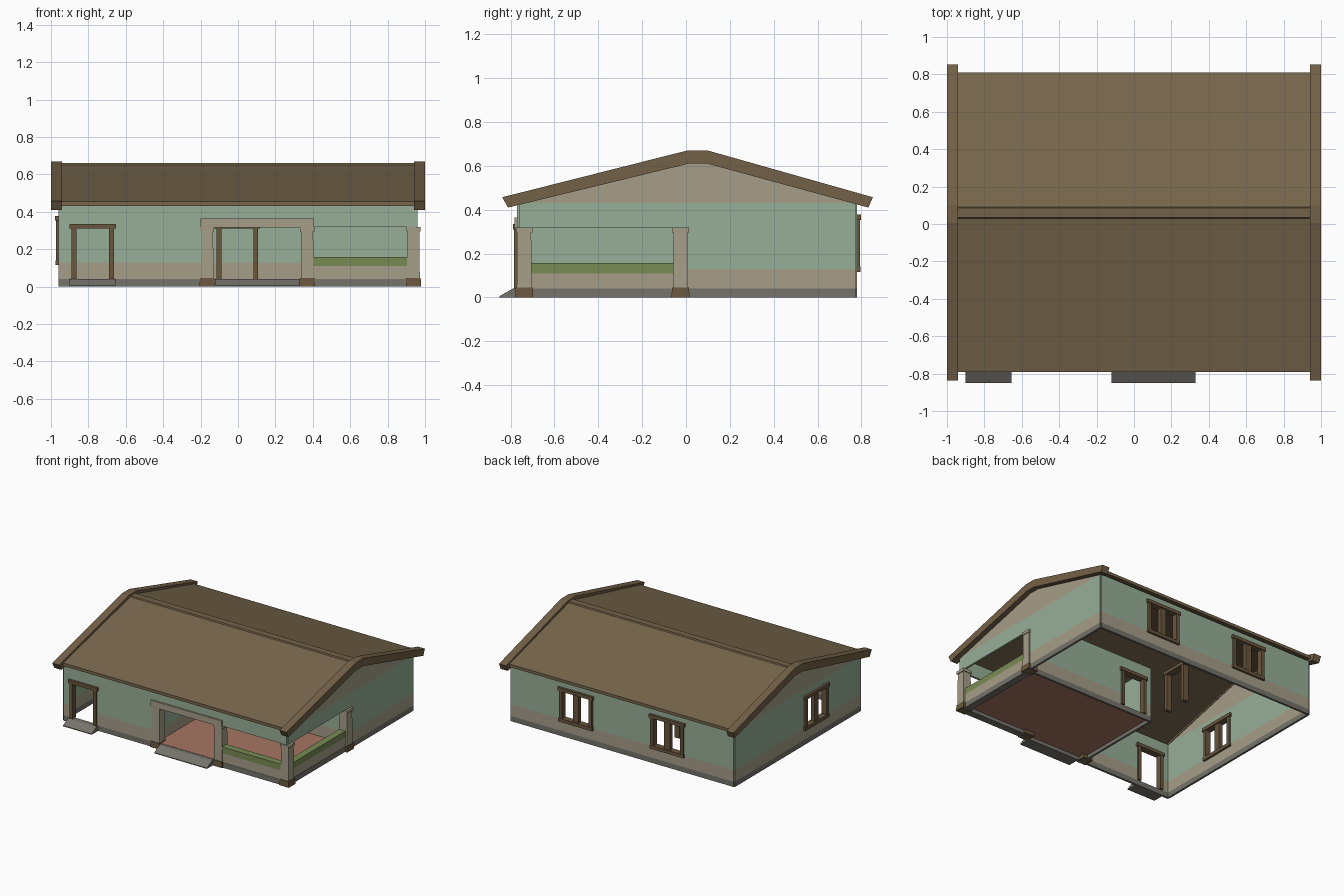
import bpy, bmesh, math

if "Cube" in bpy.data.objects:
    bpy.data.objects.remove(bpy.data.objects["Cube"])

def lin(c):
    c /= 255
    return c / 12.92 if c <= 0.04045 else ((c + 0.055) / 1.055) ** 2.4

def material(name, r, g, b):
    m = bpy.data.materials.new(name)
    m.diffuse_color = (lin(r), lin(g), lin(b), 1)
    m.use_nodes = True
    m.node_tree.nodes["Principled BSDF"].inputs["Base Color"].default_value = m.diffuse_color
    return m

ROOF = material("roof_brown", 119, 102, 76)
TRIM = material("board_brown", 116, 97, 72)
FRAME = material("frame_brown", 106, 87, 63)
GREEN = material("wall_green", 151, 175, 151)
BEIGE = material("plaster_beige", 166, 158, 137)
GRAY = material("base_gray", 117, 115, 107)
OLIVE = material("rail_olive", 121, 139, 84)
TILE = material("terracotta", 166, 117, 98)

def finish(name, bm, mats):
    bmesh.ops.recalc_face_normals(bm, faces=bm.faces)
    me = bpy.data.meshes.new(name)
    bm.to_mesh(me)
    bm.free()
    for m in mats:
        me.materials.append(m)
    ob = bpy.data.objects.new(name, me)
    bpy.context.collection.objects.link(ob)
    return ob

def box(name, x, y, z, mat, taper=1.0):
    bm = bmesh.new()
    bmesh.ops.create_cube(bm, size=1)
    for v in bm.verts:
        s = taper if v.co.z > 0 else 1
        v.co = ((x[0] + x[1]) / 2 + v.co.x * s * (x[1] - x[0]),
                (y[0] + y[1]) / 2 + v.co.y * s * (y[1] - y[0]),
                (z[0] + z[1]) / 2 + v.co.z * (z[1] - z[0]))
    return finish(name, bm, [mat])

def extrude_x(name, profile, x0, x1, mat):
    """Solid from a (y, z) profile running along x."""
    bm = bmesh.new()
    f = bm.faces.new([bm.verts.new((x0, y, z)) for y, z in profile])
    r = bmesh.ops.extrude_face_region(bm, geom=[f])
    vs = [g for g in r["geom"] if isinstance(g, bmesh.types.BMVert)]
    bmesh.ops.translate(bm, verts=vs, vec=(x1 - x0, 0, 0))
    return finish(name, bm, [mat])

def wall(name, axis, at, a0, a1, holes=()):
    """Banded wall along x or y; holes are (start, end, bottom, top)."""
    us = sorted({a0, a1, *[h[0] for h in holes], *[h[1] for h in holes]})
    zs = sorted({0, .04, .13, .43, *[h[2] for h in holes], *[h[3] for h in holes]})
    bm = bmesh.new()
    for u0, u1 in zip(us, us[1:]):
        for z0, z1 in zip(zs, zs[1:]):
            uc, zc = (u0 + u1) / 2, (z0 + z1) / 2
            if any(h[0] < uc < h[1] and h[2] < zc < h[3] for h in holes):
                continue
            cs = [(u0, z0), (u1, z0), (u1, z1), (u0, z1)]
            f = bm.faces.new([bm.verts.new((u, at, z) if axis == "x" else (at, u, z))
                              for u, z in cs])
            f.material_index = 0 if zc < .04 else 1 if zc < .13 else 2
    bmesh.ops.remove_doubles(bm, verts=bm.verts, dist=1e-5)
    ob = finish(name, bm, [GRAY, BEIGE, GREEN])
    mod = ob.modifiers.new("thickness", "SOLIDIFY")
    mod.thickness, mod.offset = .016, 0

def frame(name, axis, at, a0, a1, z0, z1, w=.026, mullion=0, sill=False, d=.022):
    """Timber frame around an opening."""
    def bar(part, u, z, k=1):
        t = (at - d * k, at + d * k)
        box(name + "_" + part, *((u, t) if axis == "x" else (t, u)), z, FRAME)
    bar("left_jamb", (a0, a0 + w), (z0, z1))
    bar("right_jamb", (a1 - w, a1), (z0, z1))
    bar("head", (a0 - .01, a1 + .01), (z1 - .022, z1 + .004), 1.2)
    if mullion:
        c = (a0 + a1) / 2
        bar("mullion", (c - mullion / 2, c + mullion / 2), (z0, z1), .7)
    if sill:
        bar("sill", (a0 - .005, a1 + .005), (z0, z0 + .026), 1.1)

# Outer walls
L, R, F, B = -.952, .952, -.762, .772
PX, PY = -.165, -.02          # porch inner corner
WZ = (.115, .375)
wall("front_wall", "x", F, L, R, [(-.87, -.68, .04, .32), (PX, R, .04, .32)])
wall("right_wall", "y", R, F, B, [(F, PY, .04, .32)])
wall("back_wall", "x", B, L, R, [(c - .125, c + .125, .13, .36) for c in (-.39, .39)])
wall("left_wall", "y", L, F, B, [(-.335, -.085, .13, .36)])
# Porch walls
wall("porch_back_wall", "x", PY, PX, R, [(-.1, .095, .04, .32)])
wall("porch_side_wall", "y", PX, F, PY)

# Doors and windows
frame("front_door", "x", F, -.89, -.663, .04, .332)
frame("porch_door", "x", PY, -.115, .108, .04, .332)
frame("inner_door", "y", -.175, .15, .36, .01, .32)
for i, c in enumerate((-.39, .39)):
    frame(f"back_window_{i}", "x", B, c - .14, c + .14, *WZ, mullion=.05, sill=True)
frame("left_window", "y", L, -.35, -.07, *WZ, mullion=.05, sill=True)

# Porch floor
box("porch_floor", (PX, R), (F, PY), (.028, .042), TILE)

# Low porch rails: base, plaster, coloured cap
for name, x, y in (("front_rail", (.40, .91), (-.768, -.715)),
                   ("right_rail", (.905, .958), (-.71, -.05))):
    box(name + "_base", x, y, (0, .04), GRAY)
    box(name + "_body", x, y, (.04, .11), BEIGE)
    box(name + "_cap", x, y, (.11, .158), OLIVE)

# Porch posts
for i, (x, y) in enumerate(((-.165, -.738), (.37, -.738), (.938, -.738), (.938, -.025))):
    def sq(r):
        return (x - r, x + r), (y - r, y + r)
    box(f"post_foot_{i}", *sq(.041), (0, .045), FRAME, .95)
    box(f"post_shaft_{i}", *sq(.034), (.045, .298), BEIGE, .94)
    box(f"post_cap_{i}", *sq(.038), (.296, .318), BEIGE)

# Beam over the porch entrance
box("entrance_beam", (-.2, .405), (-.782, -.70), (.316, .364), BEIGE)

# Sloping steps
for name, x0, x1 in (("door_step", -.9, -.655), ("porch_step", -.12, .33)):
    extrude_x(name, [(-.85, 0), (-.85, .006), (-.79, .04), (-.755, .04), (-.755, 0)],
              x0, x1, GRAY)

# Roof slab and ridge cap
extrude_x("roof", [(-.79, .432), (-.79, .455), (.03, .652), (.09, .652),
                   (.81, .455), (.81, .432), (.09, .628), (.03, .628)], -.945, .945, ROOF)
extrude_x("ridge_cap", [(.028, .65), (.034, .66), (.086, .66), (.092, .65)],
          -.945, .945, TRIM)

# Gables and barge boards at both ends
for side, s in (("left", -1), ("right", 1)):
    extrude_x(side + "_gable", [(-.77, .428), (.78, .428), (.1, .632), (.01, .632)],
              s * .944, s * .96, BEIGE)
    extrude_x(side + "_barge_board",
              [(-.838, .457), (.005, .67), (.1, .67), (.852, .457), (.832, .41),
               (.095, .611), (.015, .611), (-.812, .41)], s * .94, s * 1.0, TRIM)
